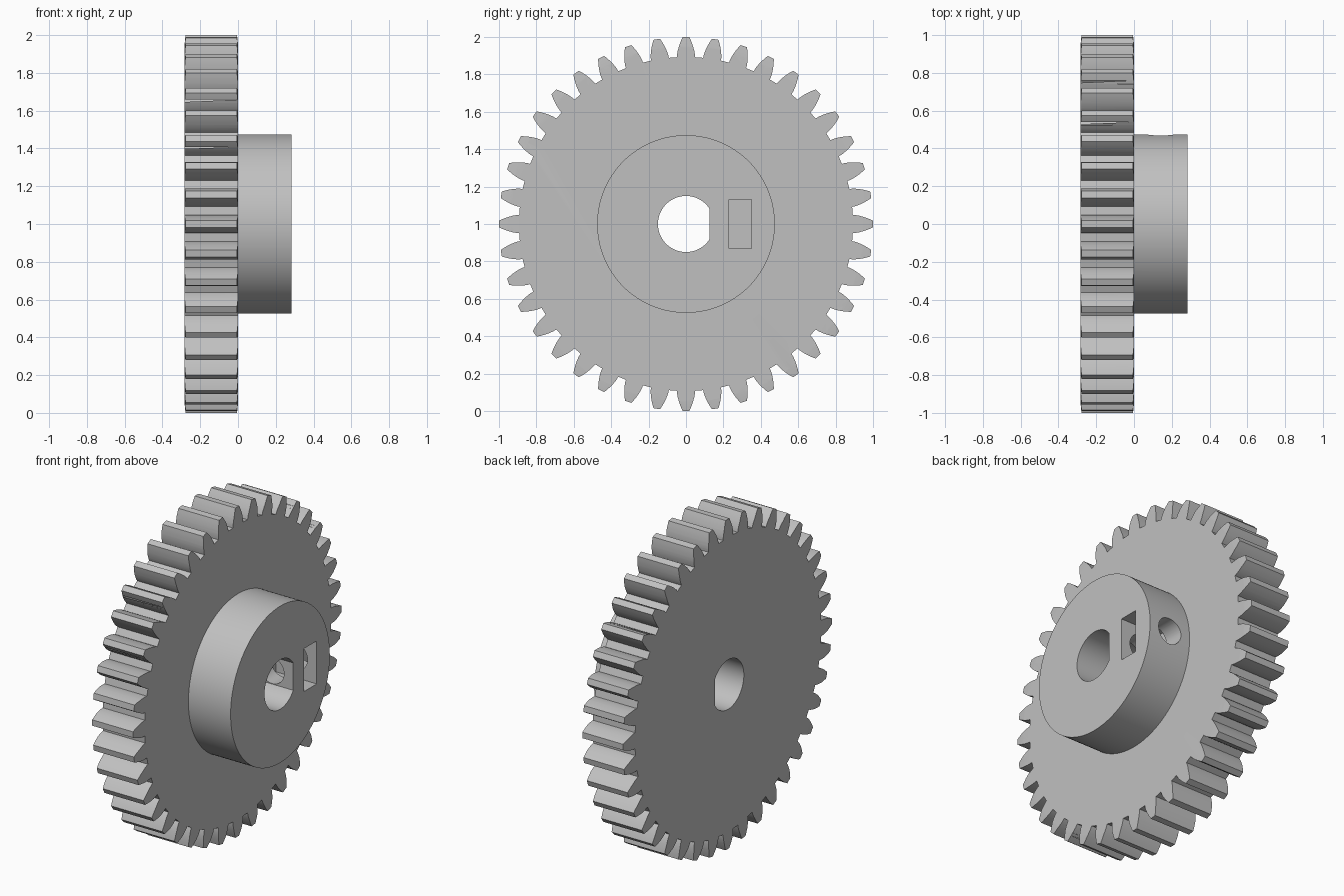
import bpy, bmesh
from math import sin, cos, pi, acos, tan, radians
from mathutils import Matrix

TEETH = 40
HALF = 0.283          # wheel thickness and hub length
TIP_R, PITCH_R, ROOT_R = 1.0, 0.952, 0.893
HUB_R, BORE_R, FLAT_Y = 0.475, 0.15, 0.125

cube = bpy.data.objects.get("Cube")
if cube:
    bpy.data.objects.remove(cube)

grey = bpy.data.materials.new("plain grey")
grey.use_nodes = True
colour = (0.53, 0.53, 0.53, 1)
grey.diffuse_color = colour
grey.node_tree.nodes["Principled BSDF"].inputs["Base Color"].default_value = colour


def loft(name, rings):
    """Solid through a list of equal-length rings of (x, y, z) points."""
    bm = bmesh.new()
    loops = [[bm.verts.new(p) for p in ring] for ring in rings]
    bm.faces.new(loops[0])
    bm.faces.new(loops[-1])
    for a, b in zip(loops, loops[1:]):
        for i in range(len(a)):
            j = (i + 1) % len(a)
            bm.faces.new((a[i], a[j], b[j], b[i]))
    bmesh.ops.recalc_face_normals(bm, faces=bm.faces)
    mesh = bpy.data.meshes.new(name)
    bm.to_mesh(mesh)
    bm.free()
    mesh.materials.append(grey)
    obj = bpy.data.objects.new(name, mesh)
    bpy.context.collection.objects.link(obj)
    return obj


def extrude(name, outline, x0, x1):
    return loft(name, [[(x, y, z) for y, z in outline] for x in (x0, x1)])


def circle(r, n=96, start=0.0, end=2 * pi):
    return [(r * cos(start + (end - start) * i / n),
             r * sin(start + (end - start) * i / n)) for i in range(n)]


def combine(target, tool, operation):
    mod = target.modifiers.new(operation.lower(), 'BOOLEAN')
    mod.operation, mod.solver, mod.object = operation, 'EXACT', tool
    bpy.context.view_layer.objects.active = target
    bpy.ops.object.modifier_apply(modifier=mod.name)
    bpy.data.objects.remove(tool)


# Toothed outline with involute flanks
base_r = PITCH_R * cos(radians(20))


def half_angle(r):
    a = acos(min(1, base_r / r))
    inv20 = tan(radians(20)) - radians(20)
    return pi / (2 * TEETH) + inv20 - (tan(a) - a)


radii = [ROOT_R + (TIP_R - ROOT_R) * i / 6 for i in range(7)]
flank = [(r, -half_angle(r)) for r in radii]
tooth = flank + [(r, -a) for r, a in reversed(flank)]
outline = [(r * cos(a + 2 * pi * k / TEETH), r * sin(a + 2 * pi * k / TEETH))
           for k in range(TEETH) for r, a in tooth]
gear = extrude("spur_gear", outline, -HALF, 0)

# Slight bevel on the tooth ends
blank = loft("bevel_blank", [[(x, y, z) for y, z in circle(r, 160)] for x, r in
                             ((-HALF, 0.95), (-HALF + 0.008, 1.03), (-0.008, 1.03), (0, 0.95))])
combine(gear, blank, 'INTERSECT')

# Hub
combine(gear, extrude("hub", circle(HUB_R, 128), -0.1, HALF), 'UNION')

# D-shaped shaft bore
a = acos(FLAT_Y / BORE_R)
bore = circle(BORE_R, 64, a, 2 * pi - a) + [(FLAT_Y, -BORE_R * sin(a))]
combine(gear, extrude("bore_cutter", bore, -0.5, 0.5), 'DIFFERENCE')

# Nut slot
slot = [(0.23, -0.13), (0.35, -0.13), (0.35, 0.13), (0.23, 0.13)]
combine(gear, extrude("slot_cutter", slot, 0.01, 0.5), 'DIFFERENCE')

# Set screw hole from the hub rim to the bore
screw = extrude("screw_cutter", circle(0.08, 48), 0.05, 0.6)
screw.data.transform(Matrix.Translation((HALF / 2, 0, 0)) @ Matrix.Rotation(pi / 2, 4, 'Z'))
combine(gear, screw, 'DIFFERENCE')

# Stand the gear on the ground and smooth the round walls
gear.data.transform(Matrix.Translation((0, 0, 1)))
bpy.ops.object.select_all(action='DESELECT')
gear.select_set(True)
bpy.context.view_layer.objects.active = gear
bpy.ops.object.shade_smooth_by_angle(angle=radians(20))
